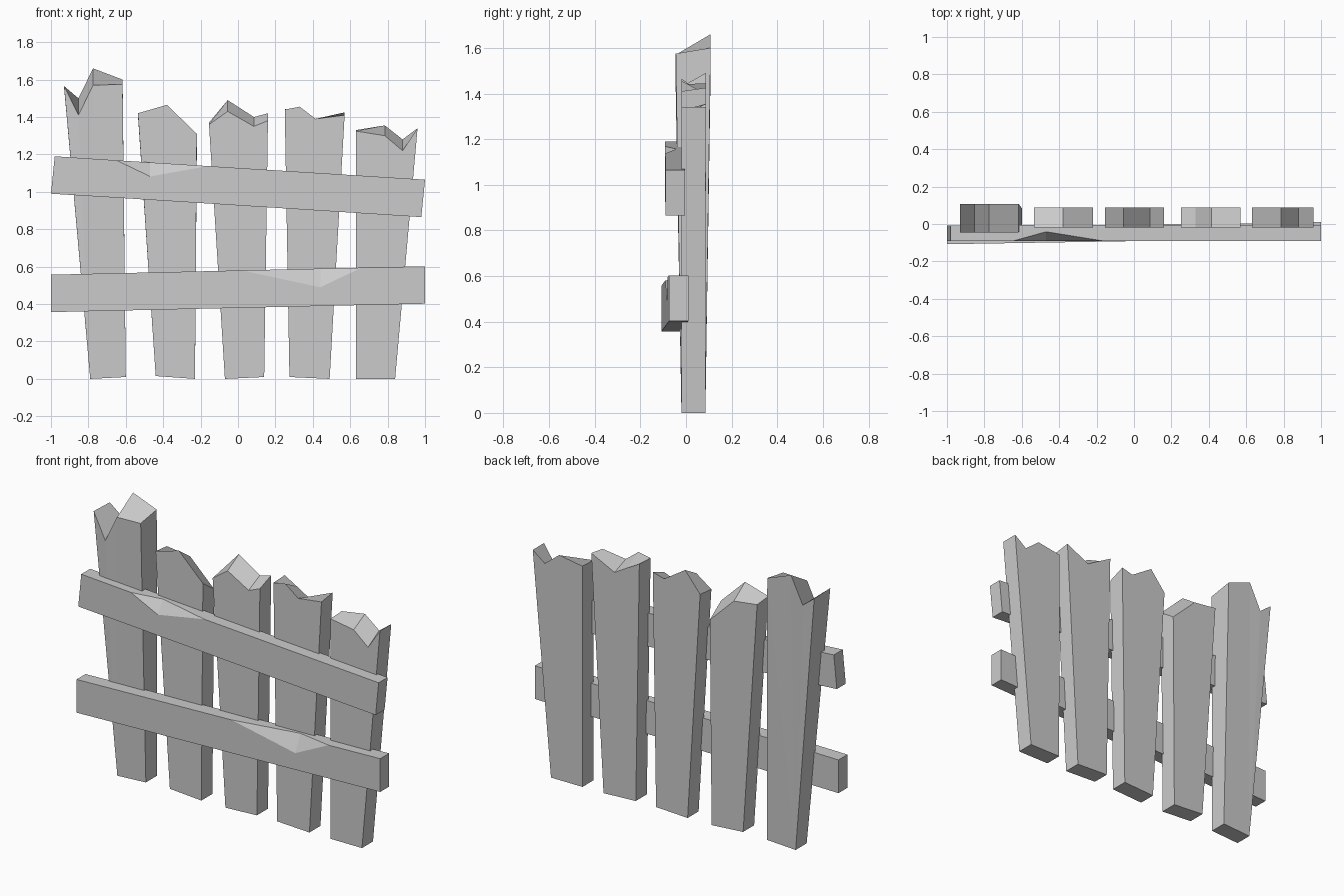
import bpy, bmesh

if "Cube" in bpy.data.objects:
    bpy.data.objects.remove(bpy.data.objects["Cube"])


def finish(name, bm):
    bmesh.ops.remove_doubles(bm, verts=bm.verts, dist=1e-5)
    bmesh.ops.recalc_face_normals(bm, faces=bm.faces)
    mesh = bpy.data.meshes.new(name)
    bm.to_mesh(mesh)
    bm.free()
    obj = bpy.data.objects.new(name, mesh)
    bpy.context.collection.objects.link(obj)


def plank(name, foot, top, y_top=(-0.02, 0.087)):
    """foot: (x0, z0, x1, z1); top: (x, front z, back z) from left to right."""
    bm = bmesh.new()
    x0, z0, x1, z1 = foot
    rings = []
    for side, y in enumerate((-0.02, 0.085)):
        pts = [(x1, y, z1), (x0, y, z0)]
        pts += [(p[0], y_top[side], p[1 + side]) for p in top]
        rings.append([bm.verts.new(p) for p in pts])
    front, back = rings
    bm.faces.new(front)
    bm.faces.new(back[::-1])
    n = len(front)
    for i in range(n):
        j = (i + 1) % n
        bm.faces.new((front[i], back[i], back[j], front[j]))
    bmesh.ops.triangulate(bm, faces=[f for f in bm.faces if len(f.verts) > 4])
    finish(name, bm)


def rail(name, left, right, chip, slant, height=0.2, depth=0.085):
    """left/right: (front y, bottom z); chip: (x0, x_mid, x1, drop, inset)."""
    bm = bmesh.new()
    c0, cm, c1, drop, inset = chip
    rings = []
    for x in (-0.99, c0, cm, c1, 0.99):
        t = (x + 0.99) / 1.98
        y = left[0] + (right[0] - left[0]) * t
        z = left[1] + (right[1] - left[1]) * t
        d, s = (drop, inset) if x == cm else (0, 0)
        e = slant if abs(x) == 0.99 else 0
        xb, xt = x - e, x + e
        if not slant:
            xb = xt = x * (1.0 / 0.99) if abs(x) == 0.99 else x
        pts = [(xb, y + depth, z), (xb, y, z), (xt, y, z + height - d),
               (xt, y + s, z + height), (xt, y + depth, z + height)]
        rings.append([bm.verts.new(p) for p in pts])
    for a, b in zip(rings, rings[1:]):
        for i in range(5):
            j = (i + 1) % 5
            bm.faces.new((a[i], a[j], b[j], b[i]))
    bm.faces.new(rings[0])
    bm.faces.new(rings[-1][::-1])
    finish(name, bm)


# Upright planks with broken tops
plank("plank_1", (-0.79, 0.0, -0.60, 0.01),
      [(-0.93, 1.565, 1.56), (-0.853, 1.41, 1.50), (-0.775, 1.57, 1.66), (-0.617, 1.575, 1.60)],
      (-0.045, 0.108))
plank("plank_2", (-0.44, 0.015, -0.23, 0.0),
      [(-0.535, 1.42, 1.41), (-0.38, 1.465, 1.39), (-0.22, 1.31, 1.235)])
plank("plank_3", (-0.07, 0.0, 0.14, 0.01),
      [(-0.155, 1.36, 1.37), (-0.055, 1.43, 1.49), (0.085, 1.35, 1.40), (0.16, 1.38, 1.42)])
plank("plank_4", (0.275, 0.01, 0.49, 0.0),
      [(0.25, 1.44, 1.445), (0.33, 1.455, 1.40), (0.415, 1.39, 1.35), (0.57, 1.41, 1.425)])
plank("plank_5", (0.63, 0.0, 0.84, 0.0),
      [(0.63, 1.325, 1.33), (0.785, 1.30, 1.355), (0.88, 1.22, 1.28), (0.96, 1.34, 1.34)])

# Cross rails with a chipped front edge
rail("upper_rail", (-0.092, 0.99), (-0.09, 0.865), (-0.65, -0.47, -0.16, 0.075, 0.05), 0.01)
rail("lower_rail", (-0.108, 0.357), (-0.075, 0.402), (0.02, 0.44, 0.66, 0.10, 0.05), 0)
